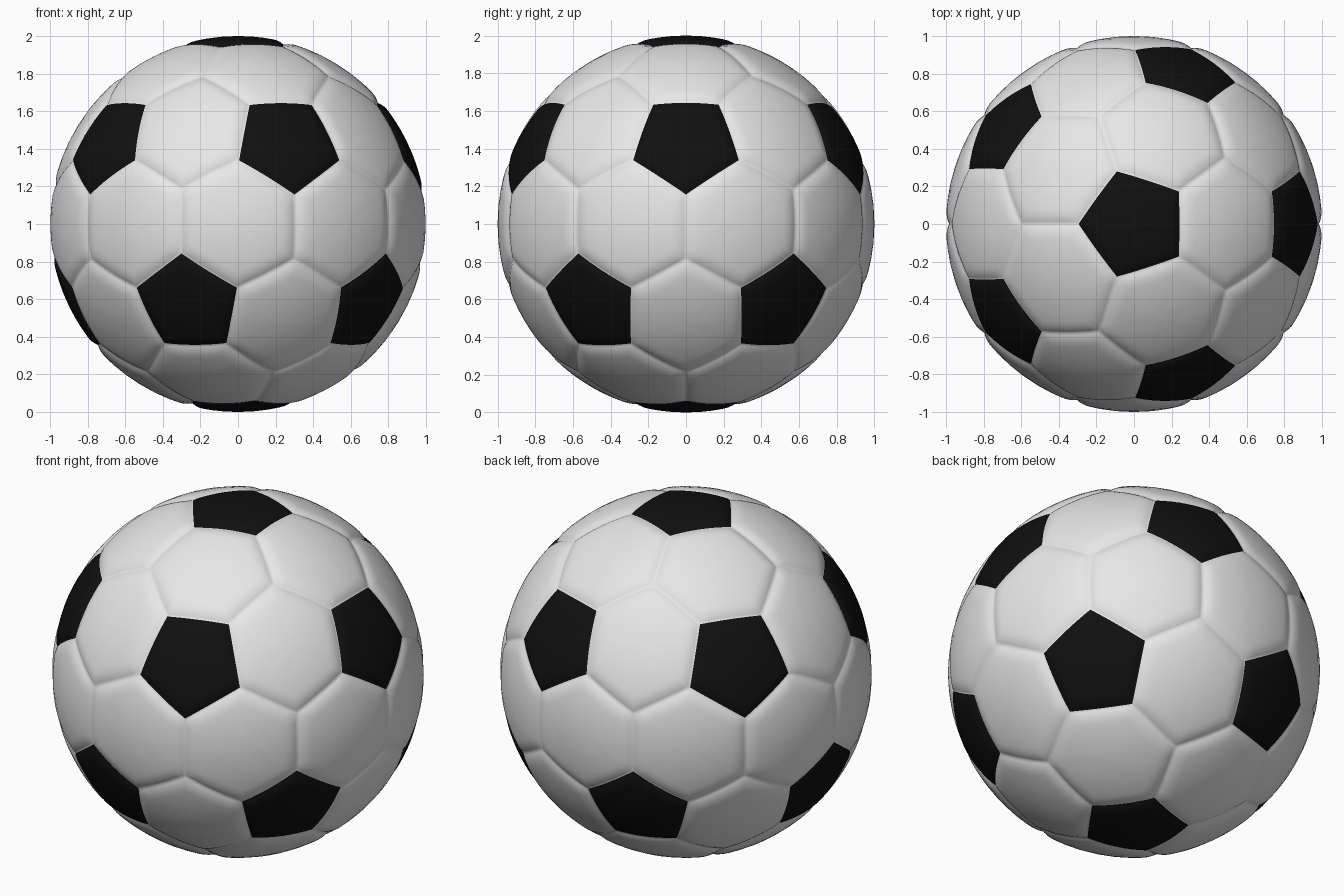
import bpy, bmesh, math
from mathutils import Vector

cube = bpy.data.objects.get("Cube")
if cube:
    bpy.data.objects.remove(cube)

PATCH = math.radians(17.4)   # angular size of a black patch
DEPTH = 0.016                # seam depth
SEGS = 8                     # divisions along each panel edge
RINGS = [0, 0.04, 0.08, 0.13, 0.19, 0.27, 0.45, 0.7]
SEAM = 0.24                  # share of the panel that dips into the seam


def material(name, value, rough):
    m = bpy.data.materials.new(name)
    m.use_nodes = True
    colour = (value, value, value, 1)
    m.diffuse_color = colour
    bsdf = m.node_tree.nodes["Principled BSDF"]
    bsdf.inputs["Base Color"].default_value = colour
    bsdf.inputs["Roughness"].default_value = rough
    return m


def polar(azimuth, z):
    r = math.sqrt(1 - z * z)
    a = math.radians(azimuth)
    return Vector((r * math.cos(a), r * math.sin(a), z))


def around(points, axis):
    """Sort points counter-clockwise around an axis."""
    u = axis.orthogonal().normalized()
    v = axis.cross(u)
    return sorted(points, key=lambda p: math.atan2(p.dot(v), p.dot(u)))


def add_panel(bm, corners, mat):
    """Puffed panel: rings of quads closing in on the panel centre."""
    centre = sum(corners, Vector()).normalized()
    corners = around(corners, centre)
    n = len(corners)
    outline = [corners[i].lerp(corners[(i + 1) % n], s / SEGS).normalized()
               for i in range(n) for s in range(SEGS)]
    rings = []
    for t in RINGS:
        dip = max(0, 1 - t / SEAM)
        radius = 1 - DEPTH * dip * dip
        rings.append([bm.verts.new(p.lerp(centre, t).normalized() * radius)
                      for p in outline])
    tip = bm.verts.new(centre)
    count = len(outline)
    for i in range(count):
        j = (i + 1) % count
        faces = [bm.faces.new((a[i], a[j], b[j], b[i]))
                 for a, b in zip(rings, rings[1:])]
        faces.append(bm.faces.new((rings[-1][i], rings[-1][j], tip)))
        for f in faces:
            f.material_index = mat
            f.smooth = True


# Patch centres: two poles and two staggered rings of five
h = 1 / math.sqrt(5)
centres = [Vector((0, 0, 1)), Vector((0, 0, -1))]
for k in range(5):
    centres += [polar(72 * k, h), polar(72 * k + 36, -h)]


def near(a, b):
    return 0.3 < a.dot(b) < 0.6


# Seam junctions: middle of every three neighbouring patches
joints = []
for i, a in enumerate(centres):
    for j in range(i + 1, 12):
        for k in range(j + 1, 12):
            b, c = centres[j], centres[k]
            if near(a, b) and near(b, c) and near(a, c):
                joints.append((a + b + c).normalized())


def joints_of(c):
    return [d for d in joints if c.dot(d) > 0.7]


def patch_corner(c, d):
    side = (d - c * c.dot(d)).normalized()
    return c * math.cos(PATCH) + side * math.sin(PATCH)


bm = bmesh.new()
# Black five-sided patches
for c in centres:
    add_panel(bm, [patch_corner(c, d) for d in joints_of(c)], 1)
# White six-sided panels between each pair of neighbouring patches
for i, a in enumerate(centres):
    for b in centres[i + 1:]:
        if near(a, b):
            ends = [d for d in joints_of(a) if b.dot(d) > 0.7]
            add_panel(bm, ends + [patch_corner(c, d) for c in (a, b) for d in ends], 0)

bmesh.ops.remove_doubles(bm, verts=bm.verts, dist=0.0005)
bmesh.ops.translate(bm, verts=bm.verts, vec=(0, 0, 1))
mesh = bpy.data.meshes.new("ball")
bm.to_mesh(mesh)
bm.free()
mesh.materials.append(material("white leather", 0.8, 0.5))
mesh.materials.append(material("black leather", 0.005, 0.5))
ball = bpy.data.objects.new("ball", mesh)
bpy.context.collection.objects.link(ball)
